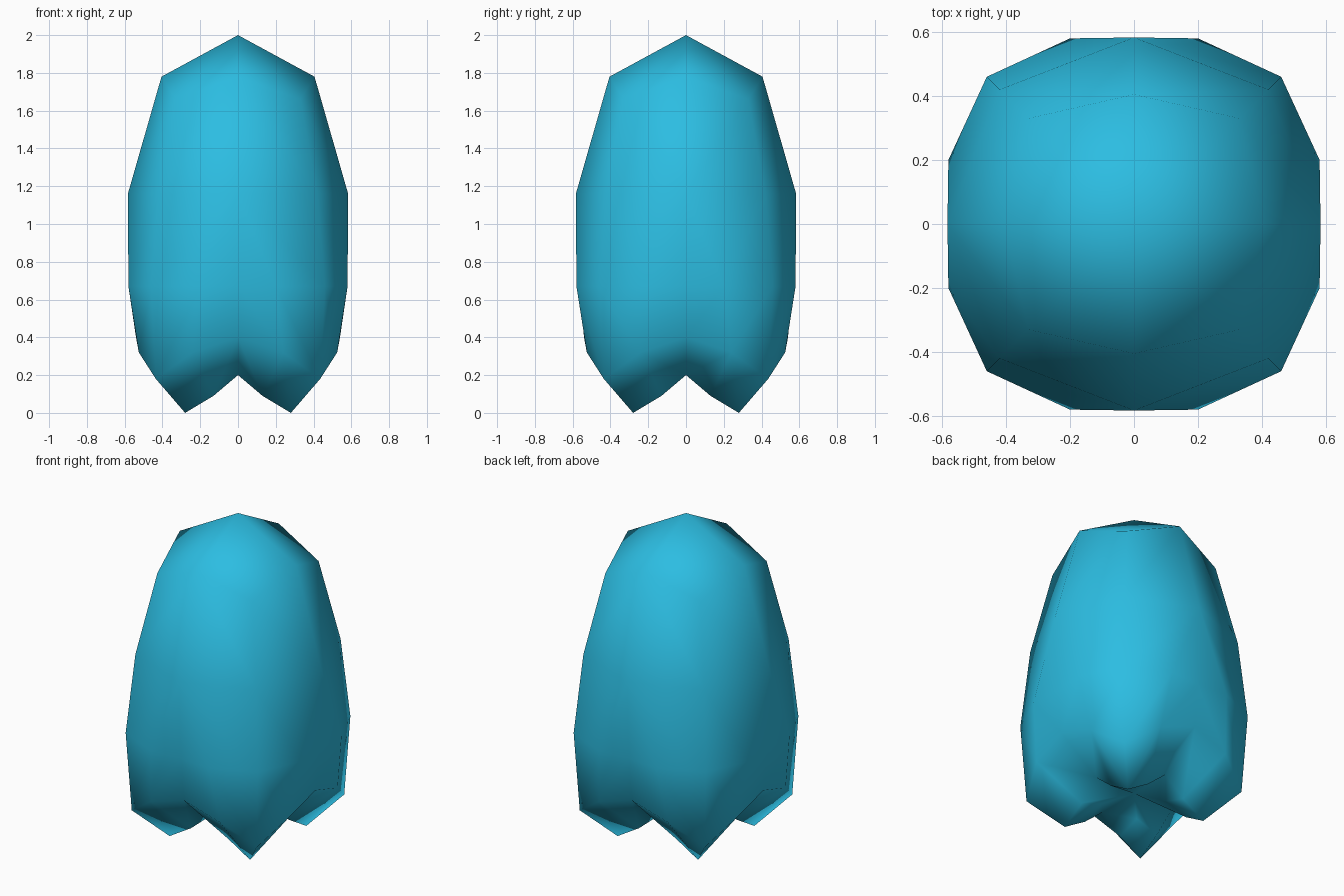
import bpy, bmesh

if "Cube" in bpy.data.objects:
    bpy.data.objects.remove(bpy.data.objects["Cube"])

# Key points of one eighth of the shell (between the x=0 plane and the diagonal)
P = {
    "top": (0, 0, 2.0), "shoulder": (0, .405, 1.78), "shoulder_c": (.33, .33, 1.66),
    "waist": (0, .583, 1.16), "waist_c": (.42, .42, 1.16),
    "hip": (.2, .58, .67), "hip_c": (.46, .46, .67),
    "groove": (0, .565, .67), "groove_end": (0, .54, .4), "groove_in": (0, .28, .2),
    "toe_side": (.24, .525, .32), "toe_c": (.435, .435, .18), "tip": (.28, .28, 0),
    "inner": (.13, .28, .09), "inner_c": (.13, .13, .14), "centre": (0, 0, .2),
}
F = [
    "top shoulder shoulder_c", "shoulder waist waist_c shoulder_c",
    "waist hip hip_c waist_c", "waist groove hip",
    "groove groove_end toe_side hip", "hip toe_side toe_c hip_c",
    "toe_side tip toe_c", "toe_side inner tip",
    "groove_end groove_in inner toe_side", "inner inner_c tip",
    "groove_in centre inner_c inner",
]

# One quarter: the eighth and its reflection in the diagonal
bm = bmesh.new()
for swap in (False, True):
    vs = {k: bm.verts.new((y, x, z) if swap else (x, y, z)) for k, (x, y, z) in P.items()}
    for f in F:
        names = f.split()
        bm.faces.new([vs[n] for n in (names[::-1] if swap else names)])
bmesh.ops.remove_doubles(bm, verts=bm.verts, dist=1e-4)

# Mirror to all four legs and close the surface
for axis in (0, 1):
    geom = bmesh.ops.duplicate(bm, geom=bm.verts[:] + bm.edges[:] + bm.faces[:])["geom"]
    for v in geom:
        if isinstance(v, bmesh.types.BMVert):
            v.co[axis] *= -1
    bmesh.ops.remove_doubles(bm, verts=bm.verts, dist=1e-4)
bmesh.ops.recalc_face_normals(bm, faces=bm.faces)
for f in bm.faces:
    f.smooth = True

mesh = bpy.data.meshes.new("four_legged_body")
bm.to_mesh(mesh)
bm.free()
body = bpy.data.objects.new("four_legged_body", mesh)
bpy.context.collection.objects.link(body)

# Blue colour
mat = bpy.data.materials.new("blue")
mat.diffuse_color = (.025, .51, .76, 1)
mat.use_nodes = True
mat.node_tree.nodes["Principled BSDF"].inputs["Base Color"].default_value = mat.diffuse_color
mesh.materials.append(mat)
